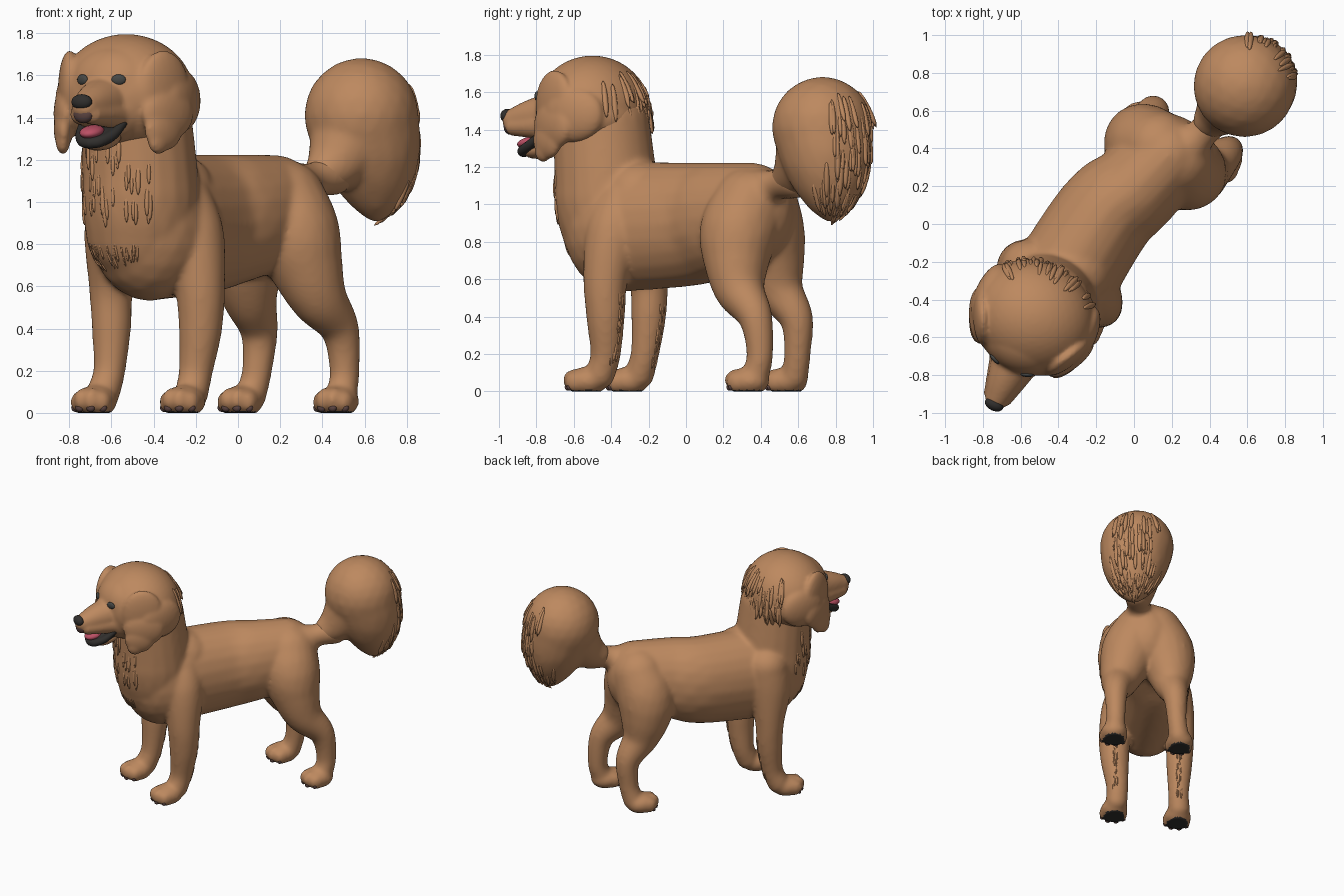
import bpy, bmesh, math, random
from mathutils import Vector, Matrix
from mathutils.bvhtree import BVHTree

random.seed(4)
if "Cube" in bpy.data.objects:
    bpy.data.objects.remove(bpy.data.objects["Cube"], do_unlink=True)


def material(name, rgb):
    m = bpy.data.materials.new(name)
    m.use_nodes = True
    m.diffuse_color = (*rgb, 1)
    m.node_tree.nodes["Principled BSDF"].inputs["Base Color"].default_value = (*rgb, 1)
    return m


FUR = material("golden fur", (0.51, 0.25, 0.115))
BLACK = material("soft black", (0.03, 0.028, 0.026))
GREY = material("eye grey", (0.06, 0.062, 0.058))
BROWN = material("dark brown", (0.11, 0.06, 0.055))
PINK = material("tongue pink", (0.5, 0.08, 0.13))

# The head and paws are turned by their own angles
PAW_YAW = Matrix.Rotation(math.radians(-30), 4, 'Z')
HEAD = Matrix.Translation((-0.53, -0.5, 0)) @ Matrix.Rotation(math.radians(-24.8), 4, 'Z')
NONE = Matrix.Identity(4)


def blob(bm, at, radii, turn=NONE, frame=NONE, detail=3):
    m = frame @ Matrix.Translation(at) @ turn @ Matrix.Diagonal((*radii, 1))
    bmesh.ops.create_icosphere(bm, subdivisions=detail, radius=1, matrix=m)


def chain(bm, points, tall=1.0, frame=NONE, steps=10):
    """Overlapping balls along a smooth path of (x, y, z, radius)."""
    pts = [Vector(p) for p in points]
    pts = [pts[0] * 2 - pts[1]] + pts + [pts[-1] * 2 - pts[-2]]
    for a, b, c, d in zip(pts, pts[1:], pts[2:], pts[3:]):
        for i in range(steps + 1):
            t = i / steps
            p = b + (c - a) * (t / 2) + (a * 2 - b * 5 + c * 4 - d) * (t * t / 2)
            x, y, z, r = p + (b * 3 - a - c * 3 + d) * (t ** 3 / 2)
            blob(bm, (x, y, z), (r, r, r * tall), frame=frame)


def finish(bm, name, mat, voxel=0, smooth=0):
    """Turn a bmesh into an object, melting the pieces together if asked."""
    mesh = bpy.data.meshes.new(name)
    bm.to_mesh(mesh)
    bm.free()
    ob = bpy.data.objects.new(name, mesh)
    bpy.context.collection.objects.link(ob)
    if voxel:
        rm = ob.modifiers.new("melt", 'REMESH')
        rm.mode = 'VOXEL'
        rm.voxel_size = voxel
        sm = ob.modifiers.new("soften", 'SMOOTH')
        sm.factor = 0.5
        sm.iterations = smooth
        graph = bpy.context.evaluated_depsgraph_get()
        melted = bpy.data.meshes.new_from_object(ob.evaluated_get(graph))
        ob.modifiers.clear()
        ob.data = melted
        melted.name = name
    ob.data.materials.clear()
    ob.data.materials.append(mat)
    for v in ob.data.vertices:
        v.co.z = max(v.co.z, 0)
    for p in ob.data.polygons:
        p.use_smooth = True
    return ob


def single(name, mat, at, radii, turn=NONE):
    bm = bmesh.new()
    blob(bm, at, radii, turn, HEAD)
    return finish(bm, name, mat)


# Torso and neck
bm = bmesh.new()
chain(bm, [(-0.42, -0.37, 0.88, 0.285), (-0.16, 0.04, 0.895, 0.268), (0, 0.18, 0.92, 0.248),
           (0.18, 0.36, 0.95, 0.222)], 1.23, steps=16)
chain(bm, [(-0.46, -0.4, 0.87, 0.265), (-0.46, -0.42, 1.0, 0.28), (-0.465, -0.43, 1.15, 0.275),
           (-0.48, -0.45, 1.4, 0.262)])
blob(bm, (-0.32, -0.25, 1.05), (0.21, 0.21, 0.19))

# Legs melt into the torso at shoulder and rump
front_legs = [
    [(-0.27, -0.34, 1.0, 0.15), (-0.215, -0.39, 0.84, 0.15), (-0.18, -0.43, 0.6, 0.12),
     (-0.178, -0.43, 0.4, 0.104), (-0.2, -0.43, 0.2, 0.082), (-0.22, -0.46, 0.09, 0.08)],
    [(-0.55, -0.24, 1.0, 0.16), (-0.57, -0.24, 0.84, 0.16), (-0.6, -0.2, 0.6, 0.108),
     (-0.6, -0.2, 0.4, 0.094), (-0.61, -0.22, 0.2, 0.077), (-0.64, -0.25, 0.09, 0.08)]]
hind_legs = [
    [(0.22, 0.34, 1.0, 0.2), (0.27, 0.285, 0.86, 0.212), (0.315, 0.27, 0.72, 0.18),
     (0.38, 0.285, 0.55, 0.135), (0.482, 0.37, 0.4, 0.092), (0.505, 0.395, 0.2, 0.072),
     (0.49, 0.37, 0.08, 0.075)],
    [(0.13, 0.4, 1.0, 0.2), (0.06, 0.42, 0.86, 0.215), (0.04, 0.45, 0.72, 0.185),
     (0.055, 0.495, 0.55, 0.13), (0.1, 0.59, 0.39, 0.09), (0.09, 0.595, 0.2, 0.072),
     (0.06, 0.58, 0.08, 0.075)]]
for leg in front_legs + hind_legs:
    chain(bm, leg)

# Paws with soft toes
paws = {"front_left": (-0.255, -0.53), "front_right": (-0.675, -0.31),
        "hind_left": (0.472, 0.335), "hind_right": (0.018, 0.54)}
for x, y in paws.values():
    frame = Matrix.Translation((x, y, 0)) @ PAW_YAW
    blob(bm, (0, 0, 0.055), (0.1, 0.115, 0.078), frame=frame)
    for side in (-1, 1):
        blob(bm, (side * 0.028, -0.075, 0.06), (0.038, 0.055, 0.06), frame=frame)
        blob(bm, (side * 0.068, -0.04, 0.05), (0.036, 0.055, 0.055), frame=frame)

# Narrow tail root, joined to the rump
chain(bm, [(0.24, 0.37, 1.04, 0.15), (0.35, 0.47, 1.1, 0.085), (0.45, 0.58, 1.13, 0.1)])
body = finish(bm, "body", FUR, 0.013, 16)

# Dark pads under the paws
body.data.materials.append(BLACK)
for p in body.data.polygons:
    if p.center.z < 0.007:
        p.material_index = 1

# Claws, set flush in the toes
for name, (x, y) in paws.items():
    frame = Matrix.Translation((x, y, 0)) @ PAW_YAW
    bm = bmesh.new()
    for cx, cy in ((-0.074, -0.062), (-0.03, -0.1), (0.03, -0.1), (0.074, -0.062)):
        blob(bm, (cx, cy, 0.024), (0.022, 0.016, 0.02), frame=frame, detail=2)
    finish(bm, name + "_claws", BROWN)

# Bushy tail
bm = bmesh.new()
chain(bm, [(0.4, 0.54, 1.13, 0.09), (0.47, 0.61, 1.19, 0.14), (0.54, 0.68, 1.3, 0.2)])
chain(bm, [(0.585, 0.73, 1.412, 0.272), (0.625, 0.755, 1.25, 0.24),
           (0.65, 0.77, 1.1, 0.165), (0.655, 0.775, 0.98, 0.075)], steps=14)
tail = finish(bm, "tail", FUR, 0.014, 16)

# Head with muzzle
bm = bmesh.new()
blob(bm, (0, 0, 1.508), (0.325, 0.3, 0.288), frame=HEAD, detail=4)
blob(bm, (0, 0.07, 1.46), (0.31, 0.235, 0.17), frame=HEAD, detail=4)
blob(bm, (0, -0.1, 1.55), (0.235, 0.205, 0.2), frame=HEAD, detail=4)
blob(bm, (0, -0.16, 1.45), (0.19, 0.16, 0.18), frame=HEAD)
chain(bm, [(0, -0.24, 1.475, 0.125), (0, -0.36, 1.465, 0.095), (0, -0.46, 1.45, 0.066)], frame=HEAD)
for side in (-1, 1):
    chain(bm, [(side * 0.06, -0.25, 1.42, 0.075), (side * 0.032, -0.445, 1.415, 0.05)], frame=HEAD)

# Broad ears, melted into the sides of the head and pointed at the lower front
for side in (-1, 1):
    wrap = Matrix.Rotation(side * math.radians(-27), 4, 'Z')
    for x, y, z, rx, ry, rz in ((0.245, -0.11, 1.53, 0.055, 0.15, 0.19),
                                (0.268, -0.11, 1.42, 0.055, 0.15, 0.13),
                                (0.262, -0.145, 1.345, 0.045, 0.11, 0.105),
                                (0.25, -0.175, 1.29, 0.035, 0.06, 0.065)):
        blob(bm, (side * x, y, z), (rx, ry, rz), wrap, HEAD)
    blob(bm, (side * 0.275, 0.02, 1.48), (0.07, 0.17, 0.15), frame=HEAD)
head = finish(bm, "head", FUR, 0.0115, 8)

# Lower jaw, dark lips, tongue, nose
TILT = Matrix.Rotation(0.2, 4, 'X')
single("lower_jaw", FUR, (0, -0.28, 1.298), (0.088, 0.12, 0.05), TILT)
bm = bmesh.new()
half = [(0.108, -0.25, 1.38, 0.018), (0.085, -0.33, 1.32, 0.026), (0.045, -0.39, 1.288, 0.028),
        (0, -0.405, 1.28, 0.028)]
for side in (-1, 1):
    chain(bm, [(side * x, y, z, r) for x, y, z, r in half], frame=HEAD)
blob(bm, (0, -0.28, 1.325), (0.09, 0.11, 0.045), TILT, HEAD)
finish(bm, "lips", BLACK, 0.008, 3)
single("tongue", PINK, (-0.008, -0.37, 1.333), (0.056, 0.075, 0.03), TILT)
single("nose", BLACK, (0, -0.502, 1.474), (0.052, 0.033, 0.037))
single("nose_base", BROWN, (0, -0.485, 1.418), (0.05, 0.031, 0.045))


def surface(ob):
    return BVHTree.FromPolygons([v.co for v in ob.data.vertices],
                                [p.vertices[:] for p in ob.data.polygons])


# Eyes sit on the face surface
ahead = HEAD.to_3x3() @ Vector((0, -1, 0))
face = surface(head)
for x, name in ((0.092, "left_eye"), (-0.098, "right_eye")):
    hit = face.ray_cast(HEAD @ Vector((x, -1, 1.58)), -ahead)[0]
    bm = bmesh.new()
    turn = HEAD.to_3x3().to_4x4() @ Matrix.Rotation(x * 4, 4, 'Z')
    blob(bm, hit, (0.034, 0.013, 0.025), turn)
    finish(bm, name, GREY)


def tufts(name, target, centre, spread, facing, count, length, reach=1.0):
    """Scatter hanging locks of fur on the side of a part that looks along facing."""
    tree = surface(target)
    facing = Vector(facing).normalized()
    across = facing.cross(Vector((0, 0, 1)))
    bm = bmesh.new()
    for _ in range(count):
        start = Vector(centre) + facing * reach + across * random.uniform(-1, 1) * spread[0]
        start.z += random.uniform(-1, 1) * spread[1]
        hit, normal, _i, _d = tree.ray_cast(start, -facing, reach + 0.2)
        if hit is None:
            continue
        hang = Vector((0, 0, -1)) + normal * (normal.z + 0.08)
        size = length * random.uniform(0.7, 1.2)
        turn = hang.to_track_quat('Z', 'Y').to_matrix().to_4x4()
        blob(bm, hit - normal * size * 0.03, (size * 0.09, size * 0.09, size * 0.55), turn, detail=2)
    finish(bm, name, FUR)


# Fur locks
forward, back = (-0.64, -0.77, 0), (0.64, 0.77, 0)
tufts("chest_locks", body, (-0.5, -0.45, 1.1), (0.24, 0.17), forward, 40, 0.13)
tufts("breast_fringe", body, (-0.47, -0.4, 0.74), (0.15, 0.04), forward, 35, 0.07)
tufts("tail_locks", tail, (0.62, 0.75, 1.25), (0.17, 0.28), back, 60, 0.16)
tufts("tail_fringe", tail, (0.65, 0.77, 0.97), (0.13, 0.06), back, 45, 0.11)
tufts("head_locks", head, (-0.53, -0.5, 1.52), (0.27, 0.12), (0.42, 0.91, 0), 45, 0.16)
tufts("left_leg_fringe", body, (-0.18, -0.43, 0.34), (0.02, 0.18), back, 18, 0.07, 0.2)
tufts("right_leg_fringe", body, (-0.6, -0.2, 0.34), (0.02, 0.18), back, 18, 0.07, 0.2)
